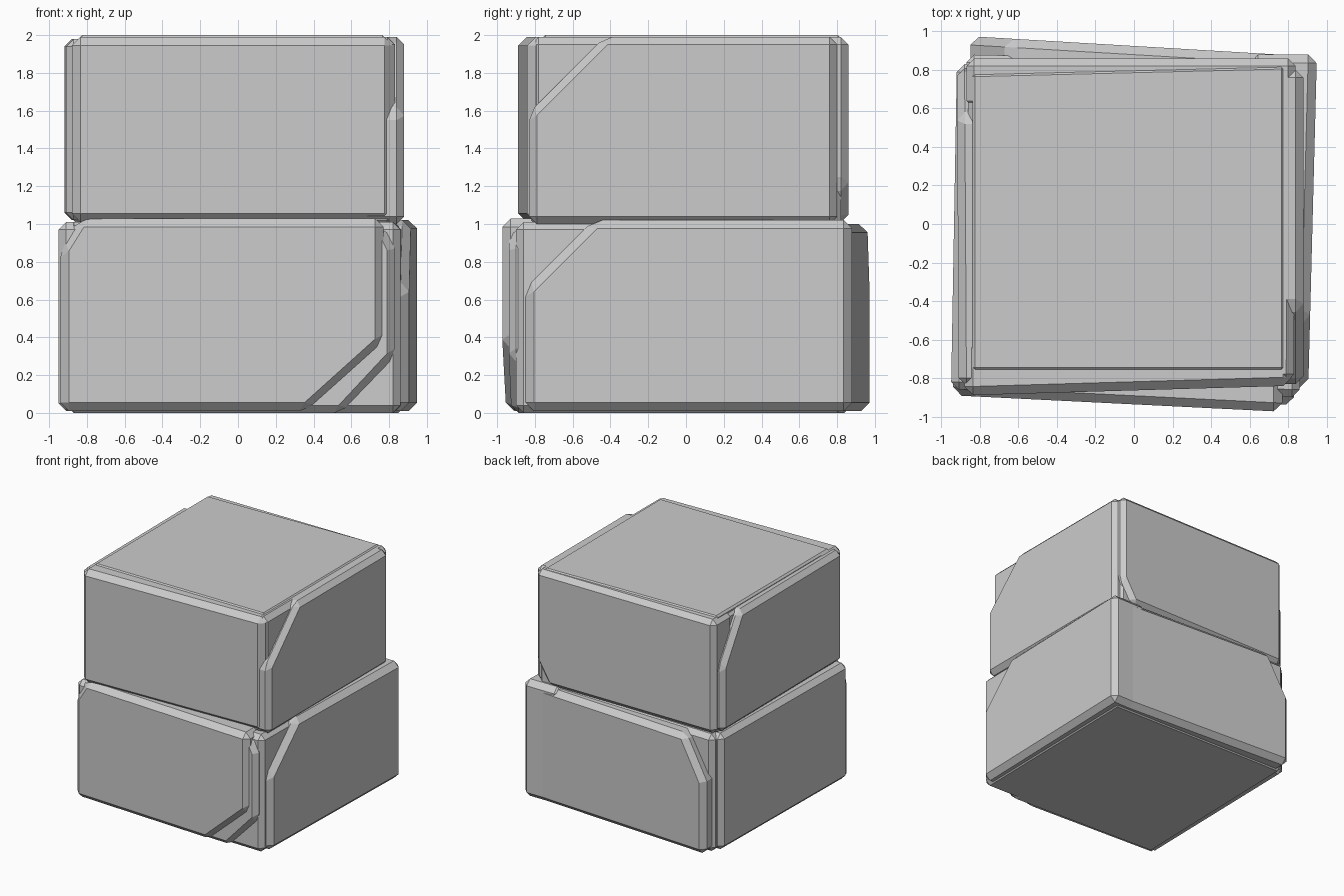
import bpy
import bmesh

old = bpy.data.objects.get("Cube")
if old:
    bpy.data.objects.remove(old, do_unlink=True)

# Single stone colour
stone = bpy.data.materials.new("grey_stone")
stone.use_nodes = True
GREY = (0.6, 0.6, 0.6, 1)
stone.diffuse_color = GREY
stone.node_tree.nodes["Principled BSDF"].inputs["Base Color"].default_value = GREY

# Maps (along, height, depth) to the world for each side
SIDES = {
    "front": lambda u, z, d: (u, -d, z),
    "back": lambda u, z, d: (u, d, z),
    "right": lambda u, z, d: (d, u, z),
    "left": lambda u, z, d: (-d, u, z),
}


def finish(name, bm, bevel):
    bmesh.ops.recalc_face_normals(bm, faces=bm.faces)
    mesh = bpy.data.meshes.new(name)
    bm.to_mesh(mesh)
    bm.free()
    mesh.materials.append(stone)
    ob = bpy.data.objects.new(name, mesh)
    bpy.context.collection.objects.link(ob)
    mod = ob.modifiers.new("chamfer", "BEVEL")
    mod.width = bevel
    mod.segments = 1
    mod.limit_method = "ANGLE"


def prism(name, base, top, bevel):
    bm = bmesh.new()
    a = [bm.verts.new(p) for p in base]
    b = [bm.verts.new(p) for p in top]
    bm.faces.new(a)
    bm.faces.new(b)
    for i in range(len(a)):
        j = (i + 1) % len(a)
        bm.faces.new((a[i], a[j], b[j], b[i]))
    finish(name, bm, bevel)


def core(name, plan, z0, z1, bevel=0.04):
    prism(name, [(x, y, z0) for x, y in plan], [(x, y, z1) for x, y in plan], bevel)


def slab(name, side, u, z, depth, cuts=None, bevel=0.04):
    """Chipped facing; cuts maps a corner such as 'low_max' to (along, height)."""
    put, cuts = SIDES[side], cuts or {}
    outline = []
    for key, i, k in (("low_min", 0, 0), ("low_max", 1, 0), ("high_max", 1, 1), ("high_min", 0, 1)):
        if key in cuts:
            cu, cz = cuts[key]
            along = (u[i] + (cu if i == 0 else -cu), z[k])
            up = (u[i], z[k] + (cz if k == 0 else -cz))
            outline += [up, along] if i == k else [along, up]
        else:
            outline.append((u[i], z[k]))

    def reach(c):
        return depth[0] + (depth[1] - depth[0]) * (c - u[0]) / (u[1] - u[0])

    prism(name, [put(c, h, 0.6) for c, h in outline],
          [put(c, h, reach(c)) for c, h in outline], bevel)


# Lower block: core with four chipped facings
core("lower_core", [(-0.91, -0.86), (0.86, -0.9), (0.89, 0.84), (-0.87, 0.88)], 0, 1.01)
slab("lower_front_facing", "front", (-0.94, 0.77), (0.01, 1.03), (0.89, 0.975),
     {"low_max": (0.4, 0.36), "high_min": (0.1, 0.16)}, 0.045)
slab("lower_front_ledge", "front", (-0.9, 0.83), (0, 0.99), (0.86, 0.94),
     {"low_max": (0.28, 0.3), "high_max": (0.06, 0.12)})
slab("lower_right_facing", "right", (-0.85, 0.88), (0.01, 1.02), (0.905, 0.95),
     {"high_min": (0.36, 0.36)}, 0.045)
slab("lower_back_facing", "back", (-0.85, 0.92), (0.01, 1.0), (0.975, 0.87),
     {"high_min": (0.2, 0.36)}, 0.045)
slab("lower_left_facing", "left", (-0.86, 0.83), (0.01, 1.01), (0.95, 0.92), bevel=0.04)

# Upper block: slightly turned core and facings
core("upper_core", [(-0.87, -0.82), (0.83, -0.82), (0.84, 0.82), (-0.86, 0.82)], 0.98, 1.99)
slab("upper_front_facing", "front", (-0.88, 0.82), (1.01, 1.99), (0.89, 0.84), bevel=0.045)
slab("upper_right_facing", "right", (-0.83, 0.8), (1, 1.99), (0.88, 0.88),
     {"high_min": (0.4, 0.4)}, 0.04)
slab("upper_back_facing", "back", (-0.87, 0.84), (1.01, 1.99), (0.86, 0.86),
     {"low_max": (0.12, 0.2)}, 0.04)
slab("upper_left_facing", "left", (-0.84, 0.81), (1.02, 1.98), (0.91, 0.92),
     {"high_max": (0.25, 0.4)}, 0.04)

# Smooth worn top
core("top_cap", [(-0.84, -0.76), (0.78, -0.76), (0.78, 0.82), (-0.84, 0.78)], 1.9, 2.0, 0.015)
